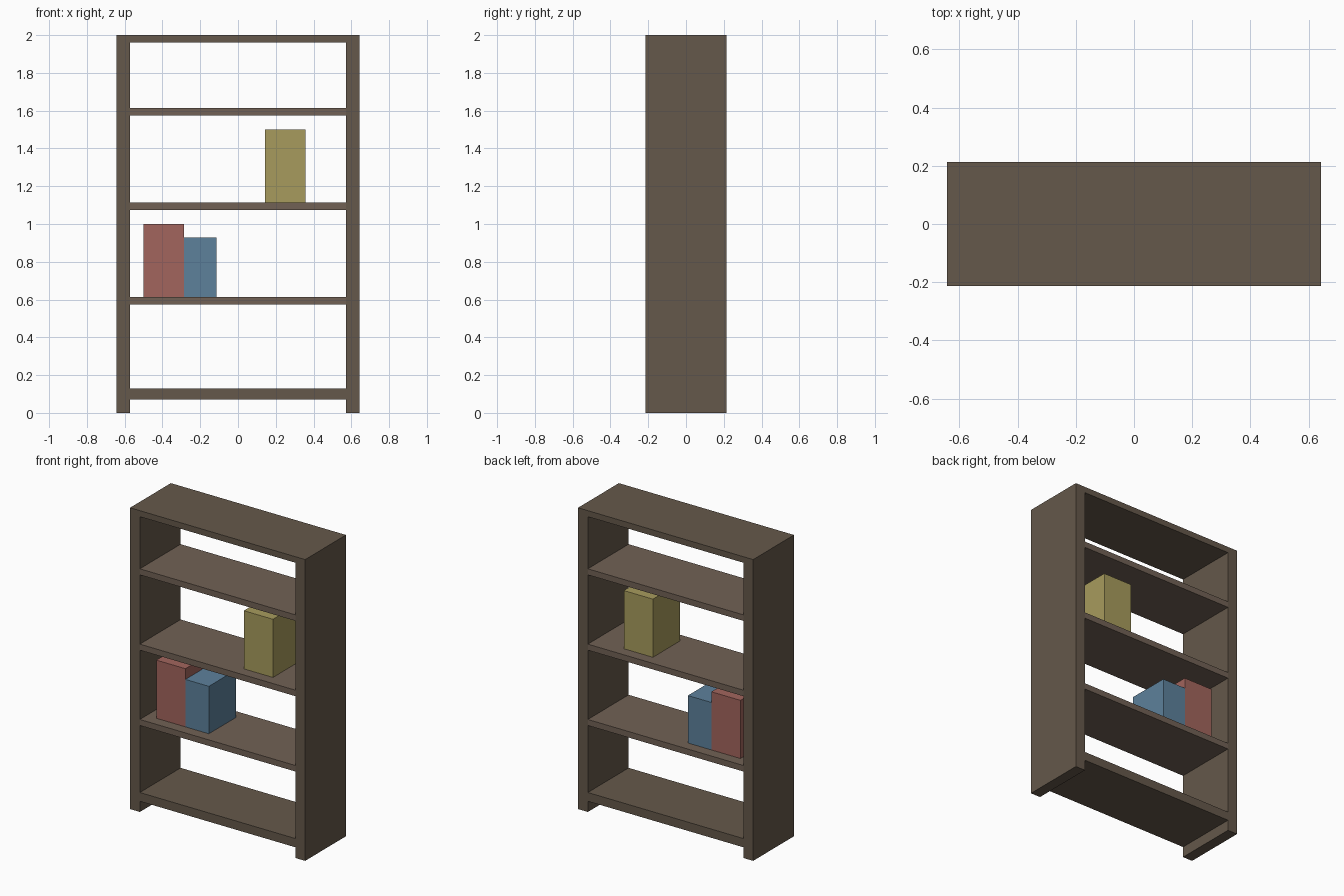
import bpy
import bmesh

if "Cube" in bpy.data.objects:
    bpy.data.objects.remove(bpy.data.objects["Cube"])


def material(name, rgb):
    mat = bpy.data.materials.new(name)
    mat.diffuse_color = (*rgb, 1)
    mat.use_nodes = True
    mat.node_tree.nodes["Principled BSDF"].inputs["Base Color"].default_value = mat.diffuse_color
    return mat


def box(name, x, y, z, mat):
    """Box spanning the (min, max) pairs x, y and z."""
    spans = (x, y, z)
    bm = bmesh.new()
    bmesh.ops.create_cube(bm, size=1)
    for v in bm.verts:
        v.co = [s[0] if c < 0 else s[1] for s, c in zip(spans, v.co)]
    # Put the origin at the centre of the part
    centre = [(a + b) / 2 for a, b in spans]
    bmesh.ops.translate(bm, verts=bm.verts, vec=[-c for c in centre])
    mesh = bpy.data.meshes.new(name)
    bm.to_mesh(mesh)
    bm.free()
    mesh.materials.append(mat)
    obj = bpy.data.objects.new(name, mesh)
    obj.location = centre
    bpy.context.collection.objects.link(obj)
    return obj


dark_wood = material("dark_wood", (0.13, 0.098, 0.069))
shelf_wood = material("shelf_wood", (0.165, 0.12, 0.09))
red = material("red", (0.36, 0.13, 0.11))
blue = material("blue", (0.11, 0.22, 0.33))
yellow = material("yellow", (0.39, 0.33, 0.11))

OUTER, INNER, DEPTH = 0.643, 0.571, 0.214
full_y = (-DEPTH, DEPTH)
inside_x = (-INNER, INNER)

# Side panels, reaching the floor
box("left_side", (-OUTER, -INNER), full_y, (0, 2), dark_wood)
box("right_side", (INNER, OUTER), full_y, (0, 2), dark_wood)

# Top and bottom boards
box("top_board", inside_x, full_y, (1.96, 2), dark_wood)
box("bottom_board", inside_x, full_y, (0.071, 0.129), dark_wood)

# Three evenly spaced shelves
for i in range(3):
    top = 0.614 + 0.5 * i
    box(f"shelf_{i + 1}", inside_x, full_y, (top - 0.04, top), shelf_wood)

# Blocks of books standing on the shelves
book_y = (-0.143, 0.143)
box("red_books", (-0.5, -0.286), book_y, (0.614, 1.0), red)
box("blue_books", (-0.286, -0.114), book_y, (0.614, 0.929), blue)
box("yellow_books", (0.143, 0.357), book_y, (1.114, 1.5), yellow)
